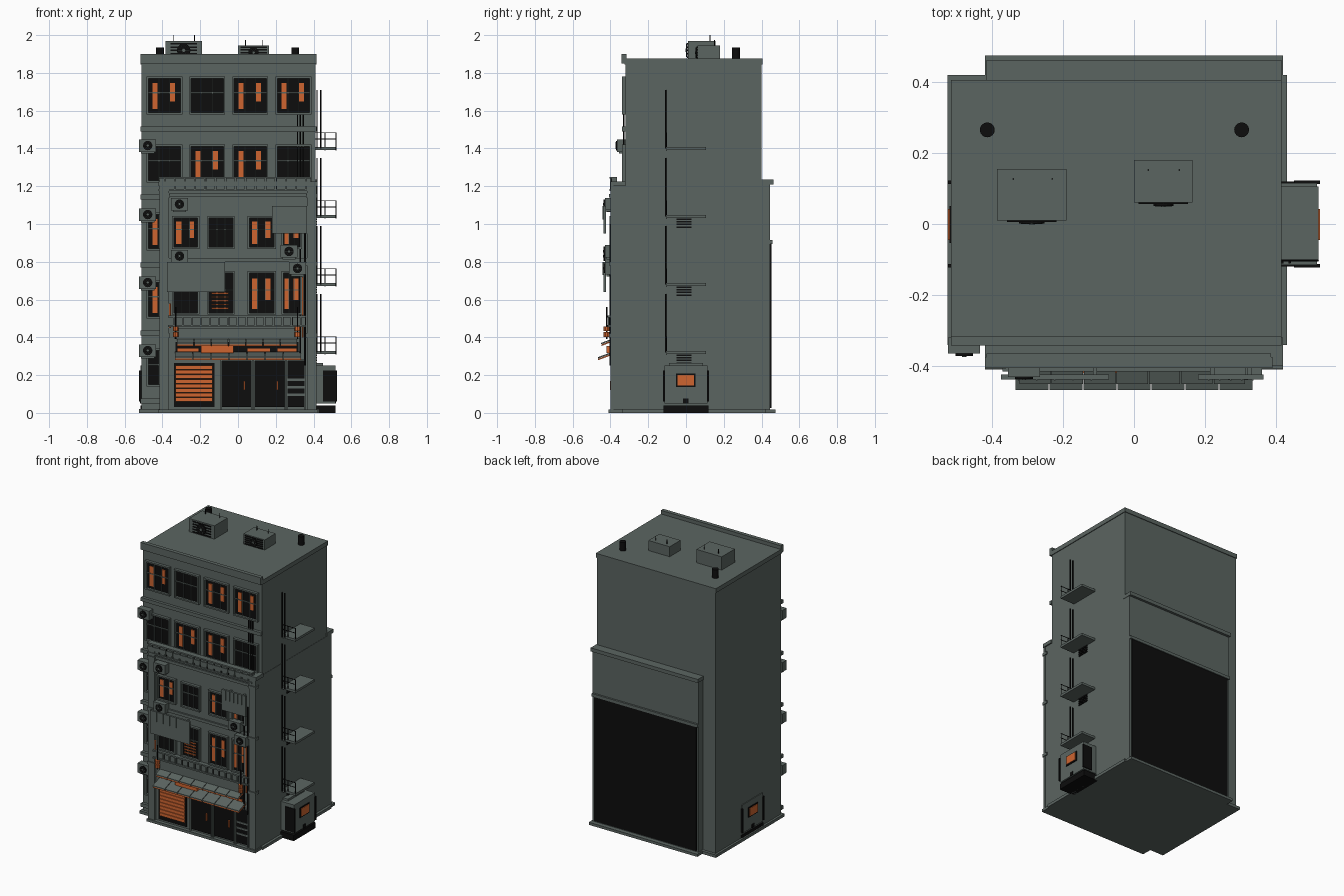
import bpy, bmesh, math
from mathutils import Vector, Matrix

if "Cube" in bpy.data.objects:
    bpy.data.objects.remove(bpy.data.objects["Cube"])

def material(name, rgb):
    m = bpy.data.materials.new(name)
    m.diffuse_color = (*rgb, 1)
    m.use_nodes = True
    m.node_tree.nodes["Principled BSDF"].inputs["Base Color"].default_value = m.diffuse_color
    return m

GREY = material("grey_green_concrete", (0.105, 0.13, 0.12))
BLACK = material("near_black", (0.004, 0.004, 0.004))
ORANGE = material("warm_orange", (0.62, 0.13, 0.03))
parts = {}

def mesh_for(name, mat):
    return parts.setdefault(name, (bmesh.new(), mat))[0]

def box(name, mat, x0, x1, y0, y1, z0, z1):
    mtx = Matrix.Translation(((x0 + x1) / 2, (y0 + y1) / 2, (z0 + z1) / 2)) @ Matrix.Diagonal((abs(x1 - x0), abs(y1 - y0), abs(z1 - z0), 1))
    bmesh.ops.create_cube(mesh_for(name, mat), size=1, matrix=mtx)

def rod(name, mat, p, q, r, sides=8):
    p, q = Vector(p), Vector(q)
    mtx = Matrix.Translation((p + q) / 2) @ (q - p).to_track_quat('Z', 'Y').to_matrix().to_4x4()
    bmesh.ops.create_cone(mesh_for(name, mat), cap_ends=True, segments=sides, radius1=r, radius2=r,
                          depth=(q - p).length, matrix=mtx)

def prism(name, mat, x0, x1, profile):
    """Extrude a (y, z) profile along x."""
    bm = mesh_for(name, mat)
    a = [bm.verts.new((x0, y, z)) for y, z in profile]
    b = [bm.verts.new((x1, y, z)) for y, z in profile]
    faces = [bm.faces.new(a), bm.faces.new(b)]
    for i in range(len(a)):
        j = (i + 1) % len(a)
        faces.append(bm.faces.new((a[i], a[j], b[j], b[i])))
    bmesh.ops.recalc_face_normals(bm, faces=faces)

def window(x, z, y, w=0.17, h=0.18, lit=True):
    x0, x1, z0, z1, f = x - w / 2, x + w / 2, z - h / 2, z + h / 2, 0.01
    box("window_glass", BLACK, x0, x1, y - 0.004, y + 0.005, z0, z1)
    for a, b in ((x0 - f, x0), (x1, x1 + f)):
        box("window_frames", GREY, a, b, y - 0.02, y, z0 - f, z1 + f)
    for a, b in ((z0 - f, z0), (z1, z1 + f)):
        box("window_frames", GREY, x0, x1, y - 0.02, y, a, b)
    for t in (-1 / 6, 1 / 6):
        box("window_bars", GREY, x + t * w - .002, x + t * w + .002, y - 0.012, y, z0, z1)
    box("window_bars", GREY, x0, x1, y - 0.012, y, z + 0.012, z + 0.018)
    if lit:
        for cx, low in ((-0.29, 0.1), (0.25, 0.32)):
            box("lit_curtains", ORANGE, x + cx * w - .014, x + cx * w + .014, y - 0.009, y - 0.003,
                z0 + low * h, z1 - 0.13 * h)

def fan_face(x, y, z, r):
    rod("fan_grilles", BLACK, (x, y, z), (x, y - 0.006, z), r, 16)
    rod("fan_hubs", GREY, (x, y, z), (x, y - 0.009, z), r * 0.25, 10)
    for k in range(3):
        a = k * math.pi / 3
        d = Vector((math.cos(a), 0, math.sin(a))) * r * 0.85
        c = Vector((x, y - 0.006, z))
        rod("fan_spokes", GREY, c - d, c + d, 0.0012, 4)

def wall_cooler(x, z, y):
    box("wall_coolers", GREY, x - .045, x + .045, y - 0.045, y, z - .033, z + .033)
    fan_face(x, y - 0.045, z, 0.025)
    box("cooler_brackets", GREY, x - .035, x + .035, y - 0.035, y, z - .042, z - .033)

TY, FY = -0.32, -0.385   # front planes of the tower and of the lower block

# Main masses and plinths
box("tower", GREY, -0.51, 0.41, TY, 0.40, 0, 1.85)
box("lower_block", GREY, -0.41, 0.412, FY, 0.445, 0, 1.21)
box("tower_plinth", GREY, -0.525, 0.43, -0.34, 0.42, 0, 0.02)
box("block_plinth", GREY, -0.42, 0.42, -0.41, 0.475, 0, 0.018)
box("roof_slab", GREY, -0.515, 0.415, -0.325, 0.405, 1.845, 1.875)
box("front_parapet", GREY, -0.515, 0.415, -0.342, -0.315, 1.85, 1.9)

# Rear wall: dark panel and ledges
box("rear_dark_panel", BLACK, -0.395, 0.395, 0.44, 0.452, 0.025, 0.895)
box("rear_ledges", GREY, -0.41, 0.41, 0.44, 0.458, 0.895, 0.915)
box("rear_ledges", GREY, -0.415, 0.415, 0.39, 0.462, 1.21, 1.235)

# Tower front: five storeys of windows, ledges and coolers
for z in (1.68, 1.32, 0.96, 0.60, 0.24):
    for i, x in enumerate((-0.39, -0.163, 0.065, 0.293)):
        if z > 1.2 or i == 0:
            window(x, z, TY, lit=(z, i) not in ((1.68, 1), (1.32, 0), (1.32, 3), (0.24, 0)))
    box("tower_ledges", GREY, -0.515, 0.415 if z > 1.4 else -0.40, TY - 0.02, TY, z - 0.19, z - 0.165)
for z in (1.415, 1.05, 0.69, 0.33):
    wall_cooler(-0.478, z, TY)

# Lower block front: pillars, bands and windows
for x0, x1 in ((-0.415, -0.365), (0.365, 0.415)):
    box("front_pillars", GREY, x0, x1, FY - 0.015, FY, 0, 1.21)
    for z in (0.40, 0.78, 1.14):
        box("pillar_bands", GREY, x0 - .004, x1 + .004, FY - 0.022, FY + 0.02, z, z + 0.02)
for z in (0.80, 1.145):
    box("block_bands", GREY, -0.365, 0.365, FY - 0.012, FY, z, z + 0.02)
for x, w in ((-0.277, .125), (-0.09, .125), (0.125, .13), (0.285, .09)):
    window(x, 0.955, FY, w, 0.155, x != -0.09)
    window(x, 0.635, FY, w, 0.21, x > 0)
for k in range(5):
    box("lit_blind", ORANGE, -0.14, -0.05, FY - 0.014, FY - 0.006, 0.55 + k * .02, 0.557 + k * .02)
for x, z in ((-0.31, 1.105), (-0.31, 0.83), (0.27, 0.855), (0.315, 0.765)):
    wall_cooler(x, z, FY)

# Ribbed balustrades above the shop and on the block roof
for z0, z1, xa, xb, yf in ((0.455, 0.515, -0.365, 0.355, -0.405), (1.175, 1.25, -0.415, 0.385, -0.395)):
    box("balustrade_panels", GREY, xa, xb, yf, FY + 0.02, z0, z1)
    for z in (z0, z1 - 0.01):
        box("balustrade_rails", GREY, xa - .005, xb + .005, yf - .01, yf + .02, z, z + 0.01)
    for k in range(15):
        x = xa + (xb - xa) * (k + .5) / 15
        box("balustrade_ribs", GREY, x - .004, x + .004, yf - .008, yf, z0, z1)
        box("balustrade_gaps", BLACK, x + .004, x + .007, yf - .002, yf, z0 + .01, z1 - .01)
box("block_roof_ledge", GREY, -0.42, 0.42, -0.40, TY, 1.2, 1.225)

# Blank hanging boards
for x0, x1, z0, z1 in ((-0.375, -0.07, 0.64, 0.80), (0.18, 0.365, 0.95, 1.095)):
    box("hanging_boards", GREY, x0, x1, -0.438, -0.424, z0, z1)
    for k in range(1, 6):
        x = x0 + (x1 - x0) * k / 6
        box("board_battens", GREY, x - .002, x + .002, -0.441, -0.437, z1 - 0.07, z1)
    for x in (x0 + 0.04, x1 - 0.04):
        box("board_brackets", GREY, x - .006, x + .006, -0.43, FY, z1 - 0.03, z1 - 0.015)

# Shop front: beams, awnings and lamps
box("shop_beam", GREY, -0.335, 0.325, -0.405, FY, 0.39, 0.45)
box("shop_fascia", BLACK, -0.33, 0.32, -0.392, FY, 0.315, 0.375)
box("shop_light_panel", ORANGE, -0.195, -0.025, -0.42, -0.39, 0.318, 0.353)
for x0, x1 in ((-0.32, -0.21), (0.05, 0.17), (0.21, 0.31)):
    box("shop_light_panel", ORANGE, x0, x1, -0.398, -0.39, 0.325, 0.34)
for x0, x1, ztop, drop, yf in ((-0.325, 0.315, 0.395, 0.025, -0.45), (-0.335, 0.335, 0.325, 0.03, -0.467)):
    step = (x1 - x0) / 7
    for k in range(7):
        a, b = x0 + k * step + .002, x0 + (k + 1) * step - .002
        prism("awning_flaps", GREY, a, b, ((FY, ztop), (yf, ztop - drop), (yf, ztop - drop - .007), (FY, ztop - .007)))
        prism("awning_glow", ORANGE, a, b, ((FY, ztop - .008), (yf + .002, ztop - drop - .008),
                                            (yf + .002, ztop - drop - .016), (FY, ztop - .016)))
for x in (-0.33, 0.315):
    for z in (0.415, 0.445):
        rod("orange_lanterns", ORANGE, (x, -0.42, z - .012), (x, -0.42, z + .012), 0.016, 10)
    rod("lantern_posts", BLACK, (x, -0.42, 0.39), (x, -0.42, 0.56), 0.004, 6)

# Shop front: slatted shutter and doors
box("shutter_frame", BLACK, -0.34, -0.125, FY - .006, FY, 0.03, 0.265)
for k in range(8):
    z = 0.06 + k * 0.0242
    box("orange_shutter_slats", ORANGE, -0.33, -0.135, FY - .014, FY - .004, z, z + 0.021)
for x0, x1, hx in ((-0.085, 0.07, 0.033), (0.09, 0.245, 0.208), (0.265, 0.35, None)):
    box("shop_doors", BLACK, x0, x1, FY - .008, FY, 0.03, 0.275)
    for a in (x0 - .008, x1):
        box("door_frames", GREY, a, a + .008, FY - .016, FY, 0.018, 0.283)
    box("door_frames", GREY, x0, x1, FY - .016, FY, 0.275, 0.283)
    if hx:
        box("door_handles", ORANGE, hx - .005, hx + .005, FY - .017, FY - .007, 0.12, 0.17)
for z in (0.09, 0.13, 0.17):
    box("side_door_bars", GREY, 0.265, 0.35, FY - .012, FY - .006, z, z + 0.012)

# Front cables
for x, z0, z1, m in ((0.33, .28, .95, BLACK), (0.343, .4, .72, ORANGE), (0.355, .25, 1.0, BLACK), (-0.36, .45, .58, ORANGE)):
    rod("front_cables_orange" if m == ORANGE else "front_cables", m, (x, -0.40, z0), (x, -0.40, z1), 0.005, 6)
for x in (0.315, 0.33, 0.345):
    rod("upper_cables", BLACK, (x, TY - .01, 1.2), (x, TY - .01, 1.59), 0.004, 6)

# Right wall: platforms with end rails, ladder poles and vents
for i, z in enumerate((0.32, 0.68, 1.04, 1.40)):
    box("fire_platforms", GREY, 0.40, 0.52, -0.105, 0.105, z - .008, z + .008)
    for x in (0.418, 0.438):
        rod("ladder_poles", BLACK, (x, -0.108, z), (x, -0.108, z + 0.31), 0.004, 6)
    for x in (0.46, 0.518):
        rod("platform_rails", BLACK, (x, -0.103, z - .01), (x, -0.103, z + 0.085), 0.0025, 5)
    for dz in (0.05, 0.083):
        rod("platform_rails", BLACK, (0.41, -0.103, z + dz), (0.52, -0.103, z + dz), 0.0025, 5)
    for k in range(4 if i < 3 else 0):
        box("wall_vents", BLACK, 0.405, 0.418, -0.05, 0.03, z - .06 + k * .014, z - .052 + k * .014)

# Street cabinets, mirrored on both sides (the left one is mostly sunk in the wall)
for s in (1, -1):
    box("cabinets", GREY, s * 0.40, s * 0.515, -0.115, 0.115, 0.05, 0.25)
    box("cabinet_feet", BLACK, s * 0.40, s * 0.515, -0.12, 0.12, 0.0, 0.04)
    box("cabinet_tops", GREY, s * 0.40, s * 0.45, -0.09, 0.09, 0.25, 0.265)
    for y in (-0.117, 0.117):
        box("cabinet_side_grilles", BLACK, s * 0.45, s * 0.523, y - .005, y + .005, 0.06, 0.225)
    box("screen_frames", BLACK, s * 0.51, s * 0.52, -0.053, 0.05, 0.138, 0.208)
    box("orange_screens", ORANGE, s * 0.515, s * 0.524, -0.045, 0.042, 0.146, 0.201)
    box("cabinet_slots", BLACK, s * 0.51, s * 0.519, -0.015, 0.012, 0.05, 0.075)

# Roof coolers, aerials and flues
for x0, x1, y0, y1, z1, r, xs, za in ((-0.385, -0.19, 0.01, 0.155, 1.968, 0.036, (-0.34, -0.23), 2.0),
                                      (0.0, 0.165, 0.06, 0.18, 1.945, 0.028, (0.04, 0.128), 1.975)):
    box("roof_coolers", GREY, x0, x1, y0, y1, 1.87, z1)
    cx, cz = (x0 + x1) / 2, (1.87 + z1) / 2
    for k in range(5):
        z = cz - r + k * r / 2
        box("roof_cooler_grilles", BLACK, cx - .07, cx + .07, y0 - .004, y0, z - .004, z + .004)
    fan_face(cx, y0 - .003, cz, r)
    for x in xs:
        rod("aerials", BLACK, (x, y1 - .028, z1), (x, y1 - .028, za), 0.0025, 6)
for x in (-0.413, 0.303):
    rod("roof_flues", BLACK, (x, 0.265, 1.87), (x, 0.265, 1.935), 0.021, 16)

# Turn every collected part into an object
for name, (bm, mat) in parts.items():
    me = bpy.data.meshes.new(name)
    bm.to_mesh(me)
    bm.free()
    me.materials.append(mat)
    bpy.context.collection.objects.link(bpy.data.objects.new(name, me))
